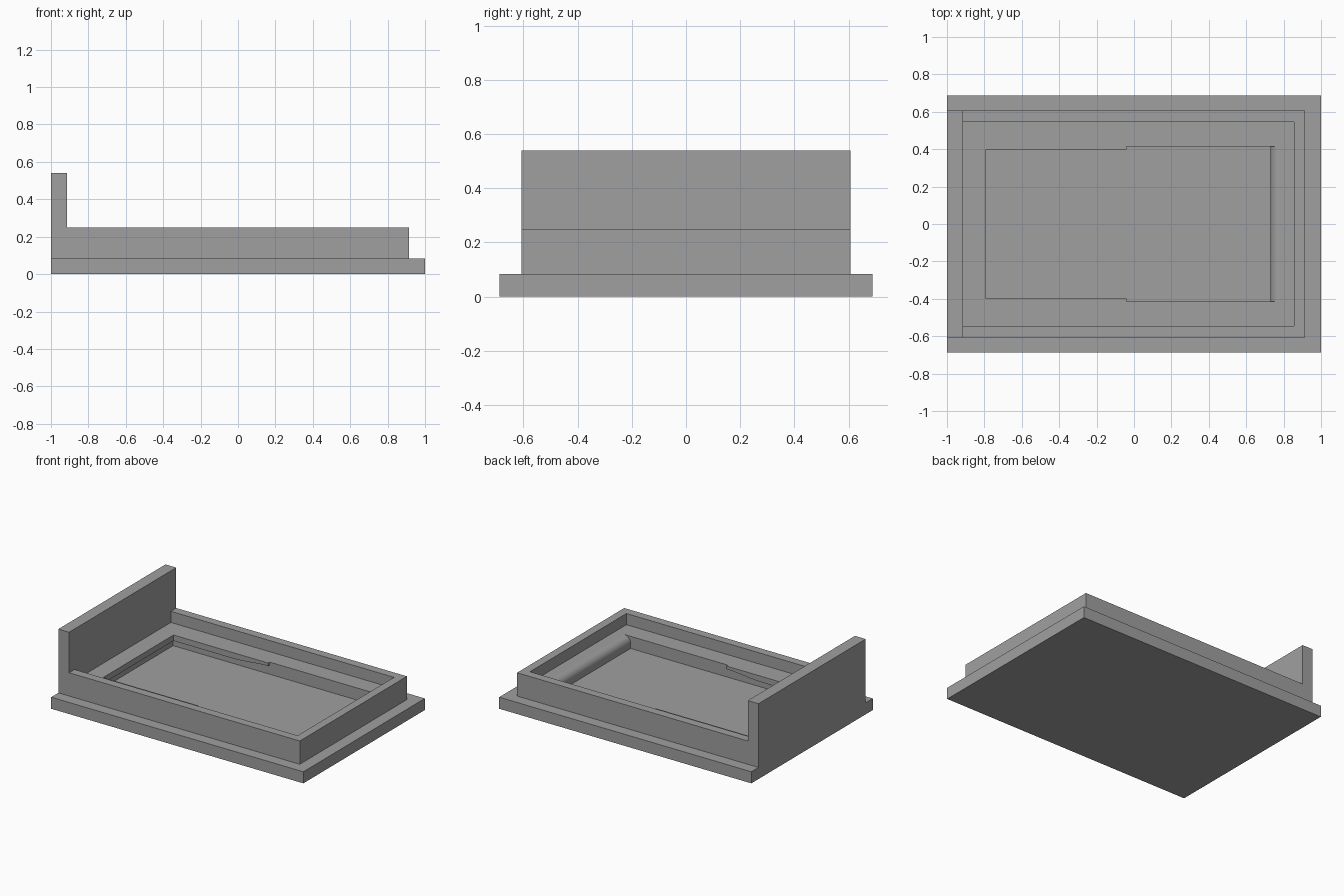
import bpy, bmesh, math

if "Cube" in bpy.data.objects:
    bpy.data.objects.remove(bpy.data.objects["Cube"])

grey = bpy.data.materials.new("plain grey")
grey.diffuse_color = (0.35, 0.35, 0.35, 1)
grey.use_nodes = True
grey.node_tree.nodes["Principled BSDF"].inputs["Base Color"].default_value = grey.diffuse_color


def extrude_profile(name, pts, y):
    """Solid with an x-z outline, running from -y to y."""
    bm = bmesh.new()
    face = bm.faces.new([bm.verts.new((px, -y, pz)) for px, pz in pts])
    ext = bmesh.ops.extrude_face_region(bm, geom=[face])
    moved = [g for g in ext["geom"] if isinstance(g, bmesh.types.BMVert)]
    bmesh.ops.translate(bm, verts=moved, vec=(0, 2 * y, 0))
    bmesh.ops.recalc_face_normals(bm, faces=bm.faces)
    mesh = bpy.data.meshes.new(name)
    bm.to_mesh(mesh)
    bm.free()
    mesh.materials.append(grey)
    ob = bpy.data.objects.new(name, mesh)
    bpy.context.collection.objects.link(ob)
    return ob


def block(name, x0, x1, y, z0, z1):
    return extrude_profile(name, [(x0, z0), (x1, z0), (x1, z1), (x0, z1)], y)


def combine(target, tool, operation):
    """Apply a boolean and remove its tool."""
    mod = target.modifiers.new("cut", "BOOLEAN")
    mod.operation, mod.solver, mod.object = operation, "EXACT", tool
    bpy.context.view_layer.objects.active = target
    bpy.ops.object.modifier_apply(modifier=mod.name)
    bpy.data.objects.remove(tool)


BASE, LEDGE, RIM, TOP = 0.083, 0.17, 0.25, 0.54

# Base plate with the raised block and end board
tray = block("tray", -1, 1, 0.688, 0, BASE)
upper = extrude_profile("raised_block", [
    (-1, 0.04), (0.915, 0.04), (0.915, RIM), (-0.915, RIM), (-0.915, TOP), (-1, TOP)], 0.607)
combine(tray, upper, "UNION")

# Shallow recess that leaves the rim
combine(tray, block("recess", -0.915, 0.855, 0.546, LEDGE, 0.4), "DIFFERENCE")

# Deep pocket: rounded far end, undercut below a curved lip
R = 0.05
pocket = [(-0.805, BASE), (0.73, BASE)]
for i in range(13):
    a = math.radians(90 * i / 12)
    pocket.append((0.73 + R * (1 - math.cos(a)), LEDGE - R + R * math.sin(a)))
pocket += [(0.78, 0.2), (-0.04, 0.2)]
for i in range(11):
    t = i / 10
    pocket.append((-0.04 - 0.28 * t, 0.148 - 0.02 * t * t * (3 - 2 * t)))
pocket.append((-0.805, 0.128))
combine(tray, extrude_profile("pocket", pocket, 0.415), "DIFFERENCE")

# Narrow opening through the lip
combine(tray, block("lip_opening", -0.79, 0.1, 0.398, 0.1, 0.2), "DIFFERENCE")

bpy.ops.object.select_all(action="DESELECT")
tray.select_set(True)
bpy.context.view_layer.objects.active = tray
bpy.ops.object.shade_smooth_by_angle(angle=math.radians(30))
